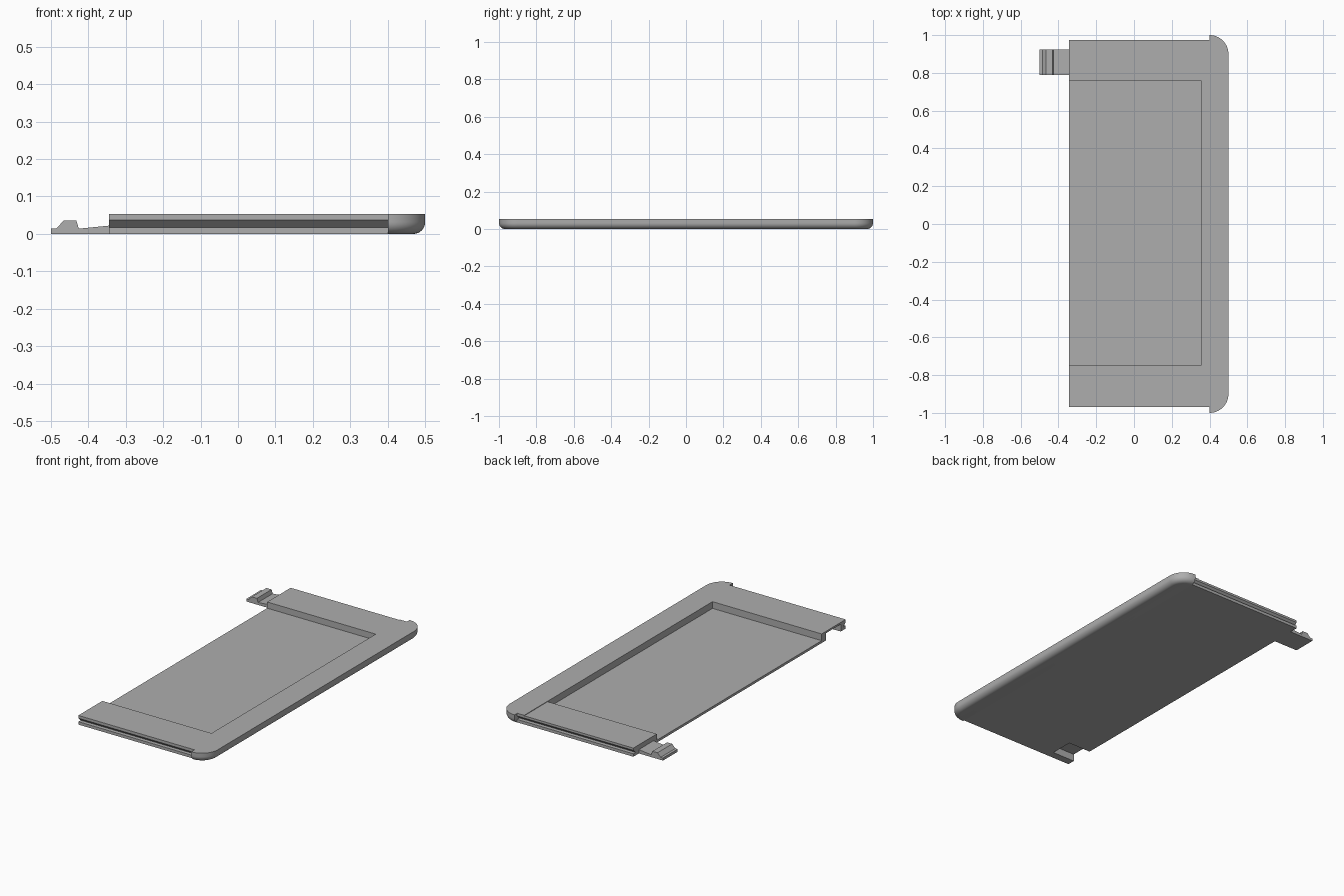
import bpy, bmesh
from math import sin, cos, pi, radians

cube = bpy.data.objects.get("Cube")
if cube:
    bpy.data.objects.remove(cube, do_unlink=True)

grey = bpy.data.materials.new("plain grey")
grey.use_nodes = True
COLOUR = (0.42, 0.42, 0.42, 1)
grey.diffuse_color = COLOUR
grey.node_tree.nodes["Principled BSDF"].inputs["Base Color"].default_value = COLOUR

LEFT, INNER, SEAM = -0.345, 0.355, 0.4     # panel edge, pocket wall, rim start
FRONT, BACK = -0.97, 0.975                 # panel ends
POCKET_FRONT, POCKET_BACK = -0.75, 0.76
TOP, FLOOR = 0.053, 0.014


def loft(name, rings):
    """Skin a list of matching closed rings and cap both ends."""
    bm = bmesh.new()
    loops = [[bm.verts.new(p) for p in ring] for ring in rings]
    for a, b in zip(loops, loops[1:]):
        for i in range(len(a)):
            j = (i + 1) % len(a)
            bm.faces.new((a[i], a[j], b[j], b[i]))
    bm.faces.new(loops[0][::-1])
    bm.faces.new(loops[-1])
    bmesh.ops.recalc_face_normals(bm, faces=bm.faces)
    mesh = bpy.data.meshes.new(name)
    bm.to_mesh(mesh)
    bm.free()
    mesh.materials.append(grey)
    ob = bpy.data.objects.new(name, mesh)
    bpy.context.collection.objects.link(ob)
    return ob


def box(name, x0, x1, y0, y1, z0, z1):
    return loft(name, [[(x0, y0, z), (x1, y0, z), (x1, y1, z), (x0, y1, z)]
                       for z in (z0, z1)])


def end_band(name, x0, x1, inner, outer, top):
    """Raised end of the panel, with a wedge groove along its outer side."""
    groove = outer - (0.022 if outer > 0 else -0.022)
    profile = [(inner, 0), (outer, 0), (outer, 0.017), (groove, 0.017),
               (outer, 0.037), (outer, top), (inner, top)]
    return loft(name, [[(x, y, z) for y, z in profile] for x in (x0, x1)])


# Thin pocket floor and the rail beside it
box("pocket_floor", LEFT, INNER, POCKET_FRONT, POCKET_BACK, 0, FLOOR)
box("side_rail", INNER, SEAM, POCKET_FRONT, POCKET_BACK, 0, TOP)

# Grooved ends; the back one sits slightly below the rail
front_band = end_band("front_band", LEFT, SEAM, POCKET_FRONT, FRONT, TOP)
end_band("back_band", LEFT, INNER, POCKET_BACK, BACK, TOP - 0.003)
end_band("back_rail_end", INNER, SEAM, POCKET_BACK, BACK, TOP)

# Latch slot in the underside of the front band
cutter = box("slot_cutter", LEFT - 0.02, -0.2, -0.925, -0.79, -0.02, 0.042)
cutter.hide_render = True
slot = front_band.modifiers.new("slot", 'BOOLEAN')
slot.operation, slot.object, slot.solver = 'DIFFERENCE', cutter, 'EXACT'
bpy.context.view_layer.objects.active = front_band
bpy.ops.object.modifier_apply(modifier="slot")
bpy.data.objects.remove(cutter, do_unlink=True)


# Rounded outer rim: half-stadium outline with a rolled lower edge
def rim_outline(inset, z, steps=16):
    r = 0.1 - inset
    ring = []
    for side in (-1, 1):
        for i in range(steps + 1):
            a = pi / 2 * i / steps
            if side < 0:
                a -= pi / 2
            ring.append((SEAM + r * cos(a), side * 0.9 + r * sin(a), z))
    return ring


ROLL = 0.032
rings = []
for k in range(9):
    t = pi / 2 * k / 8
    rings.append(rim_outline(ROLL * (1 - sin(t)), ROLL * (1 - cos(t))))
rings.append(rim_outline(0, TOP))
rim = loft("outer_rim", rings)
bpy.ops.object.select_all(action='DESELECT')
rim.select_set(True)
bpy.context.view_layer.objects.active = rim
bpy.ops.object.shade_smooth_by_angle(angle=radians(35))

# Latch tab with a raised catch
latch = [(LEFT, 0), (-0.5, 0), (-0.5, 0.015), (-0.485, 0.015), (-0.465, 0.036),
         (-0.432, 0.036), (-0.425, 0.014), (LEFT, 0.022)]
loft("latch_tab", [[(x, y, z) for x, z in latch] for y in (0.79, 0.925)])
